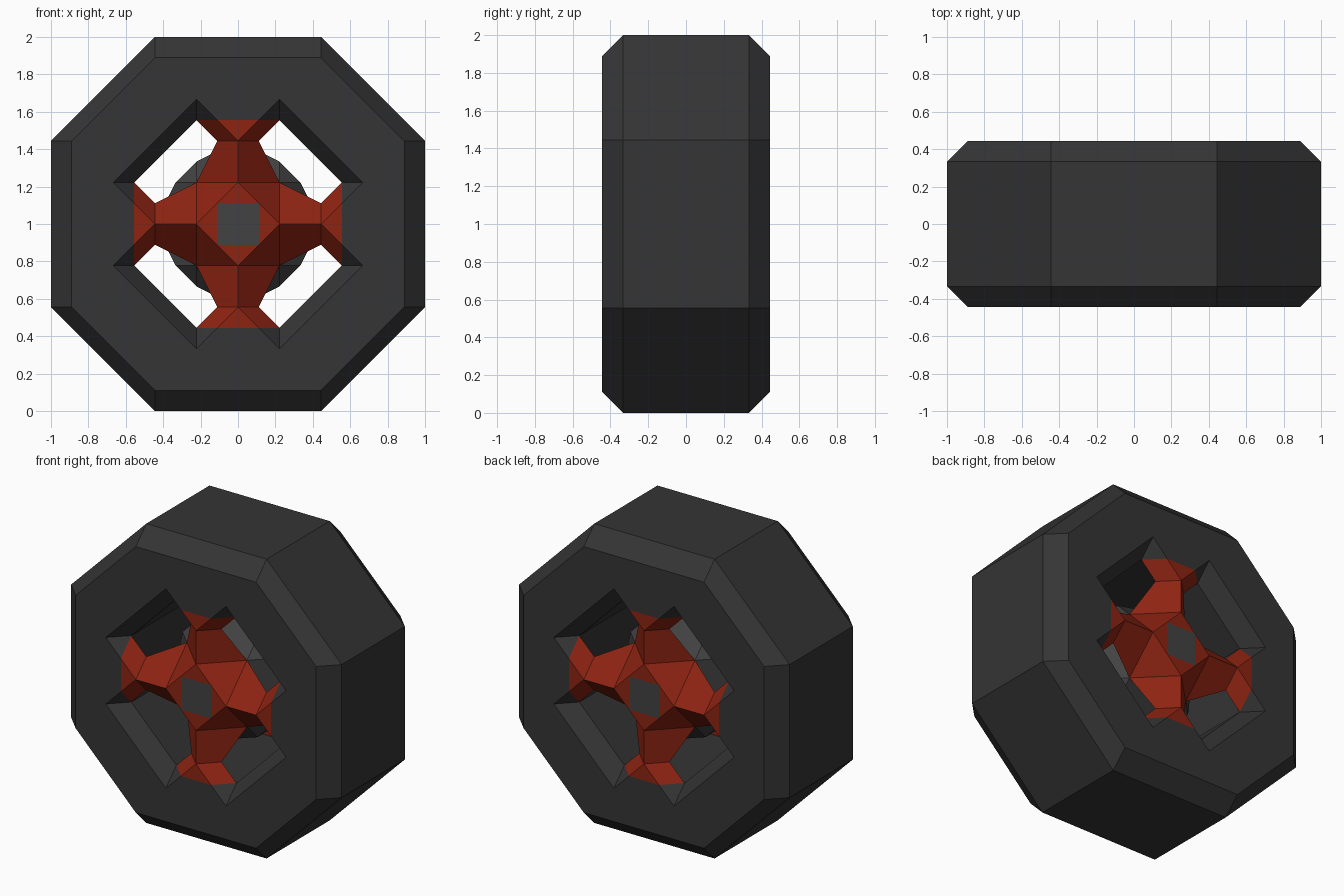
import bpy, bmesh
from itertools import product

if "Cube" in bpy.data.objects:
    bpy.data.objects.remove(bpy.data.objects["Cube"])

U = 1 / 9  # modelling grid step


def material(name, rgb):
    m = bpy.data.materials.new(name)
    m.diffuse_color = (*rgb, 1)
    m.use_nodes = True
    m.node_tree.nodes["Principled BSDF"].inputs["Base Color"].default_value = m.diffuse_color
    return m


rubber = material("dark_rubber", (0.035, 0.035, 0.035))
grey = material("dark_grey", (0.055, 0.055, 0.055))
red = material("red_paint", (0.27, 0.017, 0.006))

# Each face is (across, up, depth toward the front) in grid steps;
# mirrored copies complete the wheel.
tyre = [
    [(-4, 9, 3), (4, 9, 3), (4, 9, -3), (-4, 9, -3)],              # tread
    [(4, 9, 3), (9, 4, 3), (9, 4, -3), (4, 9, -3)],
    [(-4, 9, 3), (4, 9, 3), (4, 8, 4), (-4, 8, 4)],                # shoulder
    [(4, 9, 3), (9, 4, 3), (8, 4, 4), (4, 8, 4)],
    [(-4, 8, 4), (4, 8, 4), (2, 6, 4), (1, 5, 4), (-1, 5, 4), (-2, 6, 4)],  # side wall
    [(4, 8, 4), (8, 4, 4), (6, 2, 4), (2, 6, 4)],
    [(2, 6, 4), (6, 2, 4), (5, 2, 3), (2, 5, 3)],                  # opening bevel
    [(2, 6, 4), (1, 5, 4), (2, 5, 3)],
    [(2, 5, 3), (5, 2, 3), (5, 2, -3), (2, 5, -3)],                # inner wall
    [(2, 5, 3), (-2, 5, 3), (-2, 5, -3), (2, 5, -3)],
]
spokes = [
    [(0, 4, 4), (1, 5, 4), (-1, 5, 4)],                            # painted tips
    [(1, 5, 4), (0, 4, 4), (1, 4, 3), (2, 5, 3)],
    [(2, 5, 3), (1, 4, 3), (-1, 4, 3), (-2, 5, 3)],
    [(0, 4, 4), (0, 2, 4), (1, 2, 3), (1, 4, 3)],                  # ridged bar
    [(1, 4, 3), (1, 2, 3), (2, 2, 2)],
    [(1, 4, 3), (-1, 4, 3), (-2, 2, 2), (2, 2, 2)],
]
hub_face = [
    [(0, 2, 4), (1, 1, 4), (-1, 1, 4)],
    [(0, 2, 4), (1, 1, 4), (2, 0, 4), (2, 1, 3), (1, 2, 3)],
    [(1, 2, 3), (2, 1, 3), (2, 2, 2)],
]
hub_cap = [[(1, 1, 4), (-1, 1, 4), (-1, -1, 4), (1, -1, 4)]]
hub_barrel = [
    [(2, 2, 2), (3, 2, 1), (2, 3, 1)],
    [(2, 2, 2), (2, 3, 1), (0, 4, 0), (-2, 3, 1), (-2, 2, 2)],
    [(3, 2, 1), (2, 3, 1), (2, 3, -1), (3, 2, -1)],
    [(2, 3, 1), (0, 4, 0), (2, 3, -1)],
]
parts = [("tyre", tyre, rubber), ("spokes", spokes, red), ("hub_face", hub_face, red),
         ("hub_cap", hub_cap, grey), ("hub_barrel", hub_barrel, grey)]

# Whole wheel as one closed shell, so all normals agree
shell = bmesh.new()
verts, done = {}, set()


def vert(p):
    if p not in verts:
        verts[p] = shell.verts.new((p[0] * U, -p[2] * U, 1 + p[1] * U))
    return verts[p]


for index, (name, faces, mat) in enumerate(parts):
    for face in faces:
        for sx, sz, sy, swap in product((1, -1), (1, -1), (1, -1), (False, True)):
            pts = [(z, x, y) if swap else (x, z, y) for x, z, y in face]
            pts = [(a * sx, b * sz, c * sy) for a, b, c in pts]
            if frozenset(pts) not in done:
                done.add(frozenset(pts))
                shell.faces.new([vert(p) for p in pts]).material_index = index
bmesh.ops.recalc_face_normals(shell, faces=shell.faces[:])

# Split the shell into named parts
for index, (name, faces, mat) in enumerate(parts):
    bm = shell.copy()
    other = [f for f in bm.faces if f.material_index != index]
    bmesh.ops.delete(bm, geom=other, context='FACES')
    for f in bm.faces:
        f.material_index = 0
    mesh = bpy.data.meshes.new(name)
    bm.to_mesh(mesh)
    bm.free()
    mesh.materials.append(mat)
    bpy.context.collection.objects.link(bpy.data.objects.new(name, mesh))
shell.free()
